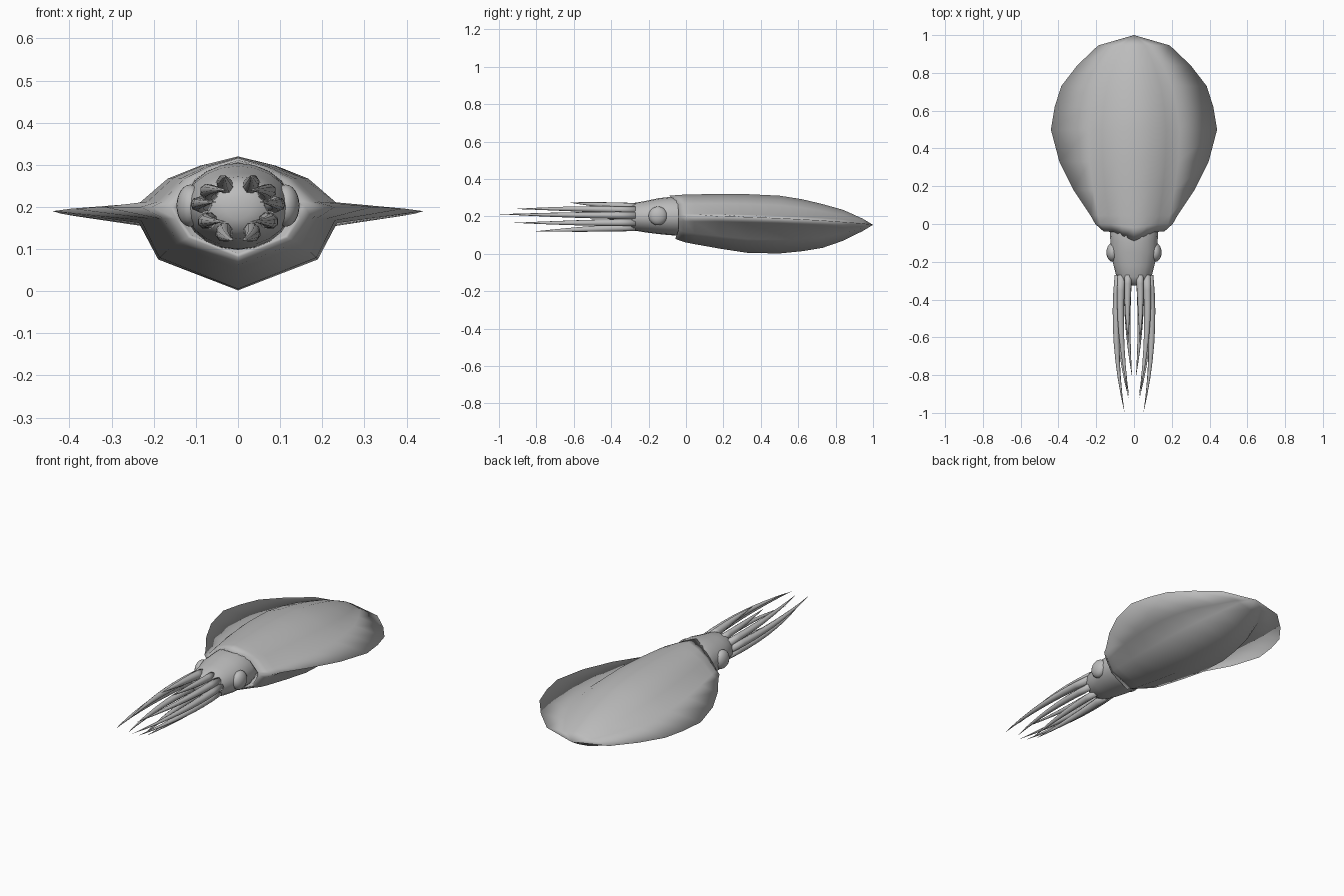
import bpy, bmesh, math
from mathutils import Vector

if "Cube" in bpy.data.objects:
    bpy.data.objects.remove(bpy.data.objects["Cube"])

grey = bpy.data.materials.new("soft_grey")
grey.diffuse_color = (0.5, 0.5, 0.5, 1)
grey.use_nodes = True
grey.node_tree.nodes["Principled BSDF"].inputs["Base Color"].default_value = grey.diffuse_color


def loft(name, rings):
    """Skin a list of equal-length closed rings and cap both ends."""
    bm = bmesh.new()
    rows = [[bm.verts.new(p) for p in ring] for ring in rings]
    n = len(rows[0])
    for a, b in zip(rows, rows[1:]):
        for i in range(n):
            j = (i + 1) % n
            bm.faces.new((a[i], a[j], b[j], b[i]))
    bm.faces.new(rows[0])
    bm.faces.new(rows[-1])
    bmesh.ops.remove_doubles(bm, verts=bm.verts, dist=0.0005)
    bmesh.ops.recalc_face_normals(bm, faces=bm.faces)
    mesh = bpy.data.meshes.new(name)
    bm.to_mesh(mesh)
    bm.free()
    mesh.materials.append(grey)
    mesh.shade_smooth()
    obj = bpy.data.objects.new(name, mesh)
    bpy.context.collection.objects.link(obj)
    return obj


def mantle_ring(y, w, f, t, b, m, lip=0.0):
    """Body half-width w, fin half-width f, top t, bottom b, fin height m."""
    thick = min(0.028, (m - b) * 0.4)
    half = [(0, t), (0.38 * w, m + 0.83 * (t - m)), (0.71 * w, m + 0.58 * (t - m)),
            (w, m + thick * 0.45), (f, m), (w * 0.98, m - thick),
            (0.79 * w, b + 0.39 * (m - b)), (0, b)]
    pts = half + [(-x, z) for x, z in reversed(half[1:-1])]
    ring = []
    for x, z in pts:
        # the collar is pulled forward at the top and a little at the bottom
        near = max(0, 1 - abs(x) / (0.75 * w)) if w else 0
        pull = lip * near * (1 if z > m else 0.35)
        ring.append((x, y - pull, z))
    return ring


# Mantle with side fins: y, body width, fin width, top, bottom, fin height
stations = [
    (0.00, 0.18, 0.205, 0.316, 0.062, 0.20),
    (0.045, 0.19, 0.23, 0.318, 0.052, 0.20),
    (0.18, 0.215, 0.32, 0.320, 0.028, 0.20),
    (0.33, 0.235, 0.395, 0.319, 0.005, 0.196),
    (0.50, 0.24, 0.44, 0.311, 0.002, 0.190),
    (0.62, 0.225, 0.42, 0.292, 0.014, 0.184),
    (0.73, 0.20, 0.385, 0.266, 0.032, 0.178),
    (0.84, 0.15, 0.30, 0.235, 0.070, 0.170),
    (0.945, 0.085, 0.19, 0.188, 0.122, 0.162),
    (1.00, 0.0, 0.0, 0.155, 0.155, 0.155)]
rings = [mantle_ring(0.03, 0.12, 0.122, 0.285, 0.11, 0.20),
         mantle_ring(-0.035, 0.14, 0.142, 0.303, 0.09, 0.20, 0.045),
         mantle_ring(-0.04, 0.15, 0.16, 0.311, 0.08, 0.20, 0.05)]
rings += [mantle_ring(*s, lip=0.02 if s[0] < 0.02 else 0) for s in stations]
loft("mantle", rings)

# Head: y, half-width, bottom, top
head = [(-0.325, 0.03, 0.17, 0.225), (-0.31, 0.07, 0.14, 0.255), (-0.28, 0.093, 0.125, 0.272),
        (-0.22, 0.108, 0.115, 0.282), (-0.15, 0.126, 0.106, 0.297), (-0.09, 0.125, 0.100, 0.304),
        (-0.05, 0.128, 0.098, 0.304), (0.02, 0.115, 0.11, 0.29)]
loft("head", [[(rx * math.cos(a), y, (z0 + z1) / 2 + (z1 - z0) / 2 * math.sin(a))
               for a in (math.tau * i / 20 for i in range(20))]
              for y, rx, z0, z1 in head])

# Eyes
for side, label in ((1, "right"), (-1, "left")):
    bpy.ops.mesh.primitive_uv_sphere_add(segments=20, ring_count=12, radius=1,
                                         location=(side * 0.113, -0.15, 0.203))
    eye = bpy.context.object
    eye.name = label + "_eye"
    eye.scale = (0.033, 0.05, 0.05)
    eye.data.materials.append(grey)
    eye.data.shade_smooth()

# Arms: base (x, z), middle (x, z), tip (x, y, z)
arms = [((0.030, 0.250), (0.034, 0.262), (0.030, -0.63, 0.275)),
        ((0.066, 0.232), (0.066, 0.240), (0.025, -0.92, 0.240)),
        ((0.080, 0.205), (0.092, 0.208), (0.050, -1.00, 0.212)),
        ((0.068, 0.168), (0.074, 0.166), (0.030, -0.92, 0.166)),
        ((0.032, 0.143), (0.032, 0.132), (0.010, -0.81, 0.120))]
centre = Vector((0, 0.2))
for k, (base, mid, tip) in enumerate(arms):
    for side, label in ((1, "right"), (-1, "left")):
        out = (Vector(base) - centre).normalized()
        across = Vector((-out.y, out.x))
        rings = []
        for i in range(9):
            t = i / 8
            # quadratic path passing through the middle point
            p0, p2 = Vector(base), Vector((tip[0], tip[2]))
            p1 = 2 * Vector(mid) - (p0 + p2) / 2
            c = p0 * (1 - t) ** 2 + p1 * 2 * t * (1 - t) + p2 * t * t
            y = -0.27 + (tip[1] + 0.27) * t
            r = 0.0225 * (1 - t ** 1.6)
            ring = []
            for j in range(8):
                a = math.tau * j / 8
                p = c + out * r * math.cos(a) + across * r * 0.9 * math.sin(a)
                ring.append((side * p.x, y, p.y))
            rings.append(ring)
        loft(f"{label}_arm_{k + 1}", rings)
